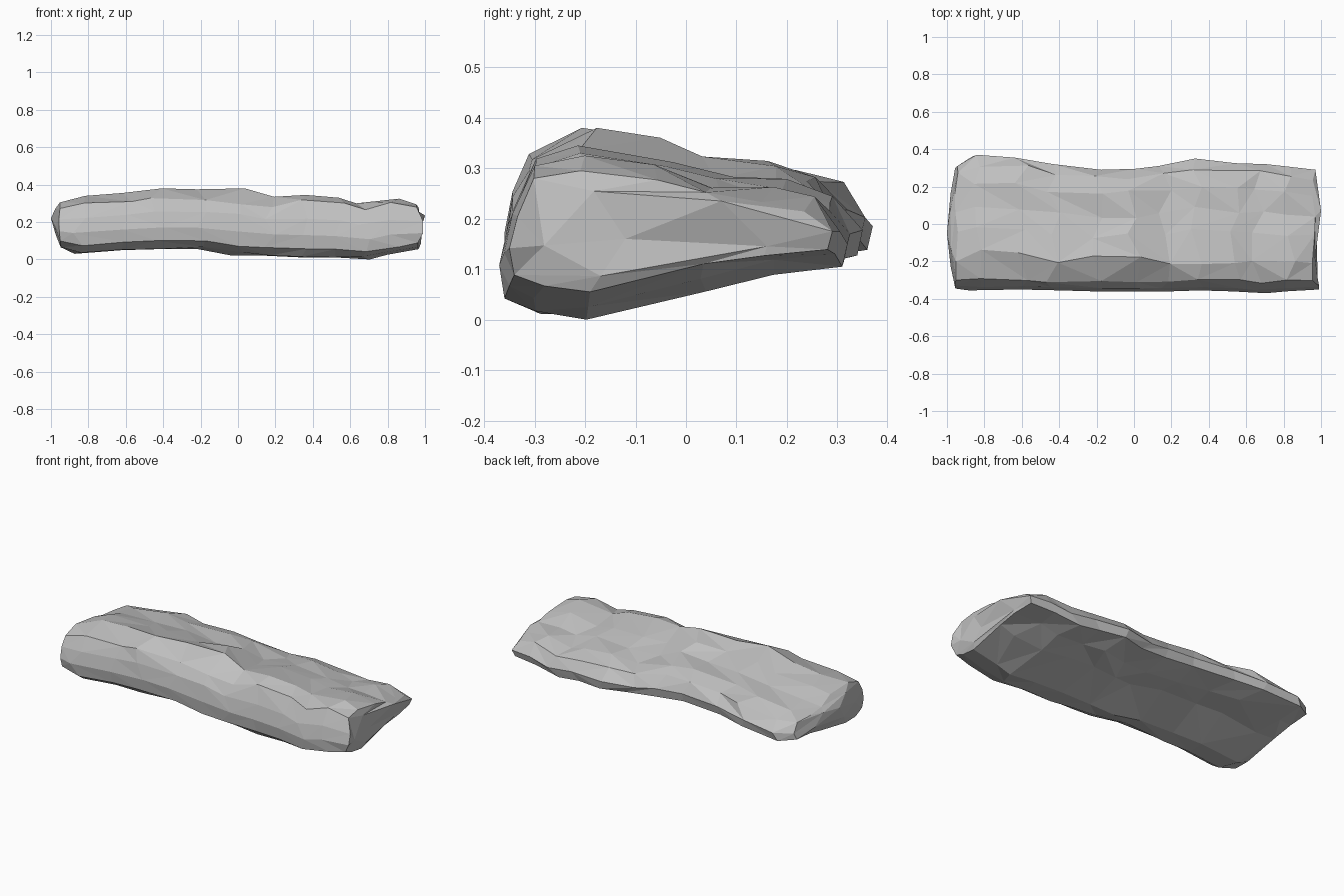
import bpy, bmesh, random

random.seed(4)
cube = bpy.data.objects.get("Cube")
if cube:
    bpy.data.objects.remove(cube, do_unlink=True)

# Stations along the slab:
# x, front y, back y, bottom z, top z, crest position, front shoulder height
stations = [
    (-.95, -.345, .31, .065, .305, .22, .9),
    (-.85, -.355, .37, .03, .34, .30, .89),
    (-.60, -.35, .355, .05, .355, .28, .88),
    (-.43, -.355, .32, .055, .38, .22, .86),
    (-.20, -.36, .29, .055, .375, .29, .85),
    (0, -.36, .295, .02, .38, .28, .74),
    (.17, -.36, .31, .02, .335, .22, .8),
    (.34, -.355, .35, .01, .345, .20, .9),
    (.53, -.36, .325, .01, .33, .22, .9),
    (.67, -.37, .32, 0, .30, .25, .9),
    (.83, -.36, .305, .025, .325, .24, .9),
    (.96, -.35, .29, .055, .295, .22, .9),
]

# Cross-section: depth and height fractions; None takes the station's own value
section = [
    (0, .36), (.025, .62), (.085, None), (None, 1), (.45, .92), (.62, .82),
    (.8, .78), (.93, .7), (1, .5), (.985, .35), (.78, .28), (.58, .2),
    (.25, 0), (.1, .03), (.015, .14),
]

bm = bmesh.new()
rings = []
for i, (x, front, back, low, high, crest, shoulder) in enumerate(stations):
    inner = 0 < i < len(stations) - 1
    ring = []
    for u, v in section:
        u = crest if u is None else u
        v = shoulder if v is None else v
        edge = u < .05 or u > .95 or v in (0, 1)
        # Chipped irregularity, kept off the outline
        jx = random.uniform(-.04, .04) if inner else random.uniform(-.01, .01)
        jy = 0 if edge else random.uniform(-.015, .015)
        jz = 0 if edge else random.uniform(-.01, .01)
        y = front + u * (back - front) + jy
        z = low + v * (high - low) + jz
        ring.append(bm.verts.new((x + jx, y, max(z, 0))))
    rings.append(ring)

# Skin between stations, splitting each patch along a varying diagonal
n = len(section)
for a, b in zip(rings, rings[1:]):
    for j in range(n):
        k = (j + 1) % n
        if random.random() < .5:
            tris = (a[j], b[j], b[k]), (a[j], b[k], a[k])
        else:
            tris = (a[j], b[j], a[k]), (b[j], b[k], a[k])
        for t in tris:
            bm.faces.new(t)


# Broken ends: an inset ring pulled outward, closed by a fan
def cap(ring, tip, reach, scale):
    cy, cz = tip[1], tip[2]
    inset = []
    for v in ring[::3]:
        inset.append(bm.verts.new((v.co.x + reach, cy + (v.co.y - cy) * scale,
                                   cz + (v.co.z - cz) * scale)))
    centre = bm.verts.new(tip)
    m = len(inset)
    for j in range(m):
        p, q = inset[j], inset[(j + 1) % m]
        bm.faces.new((p, q, centre))
        outer = [ring[(3 * j + s) % n] for s in range(4)]
        bm.faces.new((outer[0], outer[1], p))
        bm.faces.new((outer[1], outer[2], p))
        bm.faces.new((outer[2], q, p))
        bm.faces.new((outer[2], outer[3], q))
    return inset


cap(rings[0], (-1, -.05, .22), -.025, .6)
right_inset = cap(rings[-1], (.97, -.12, .16), .015, .7)

# Pointed front corner and rear bulge of the right end
for v in rings[-1][:2]:
    v.co.x = .99
right_inset[2].co = (1, .07, .235)

bmesh.ops.recalc_face_normals(bm, faces=bm.faces)
mesh = bpy.data.meshes.new("stone_slab")
bm.to_mesh(mesh)
bm.free()
slab = bpy.data.objects.new("stone_slab", mesh)
bpy.context.collection.objects.link(slab)

# Plain grey stone
stone = bpy.data.materials.new("grey stone")
stone.use_nodes = True
colour = (.53, .53, .53, 1)
stone.diffuse_color = colour
stone.node_tree.nodes["Principled BSDF"].inputs["Base Color"].default_value = colour
mesh.materials.append(stone)
